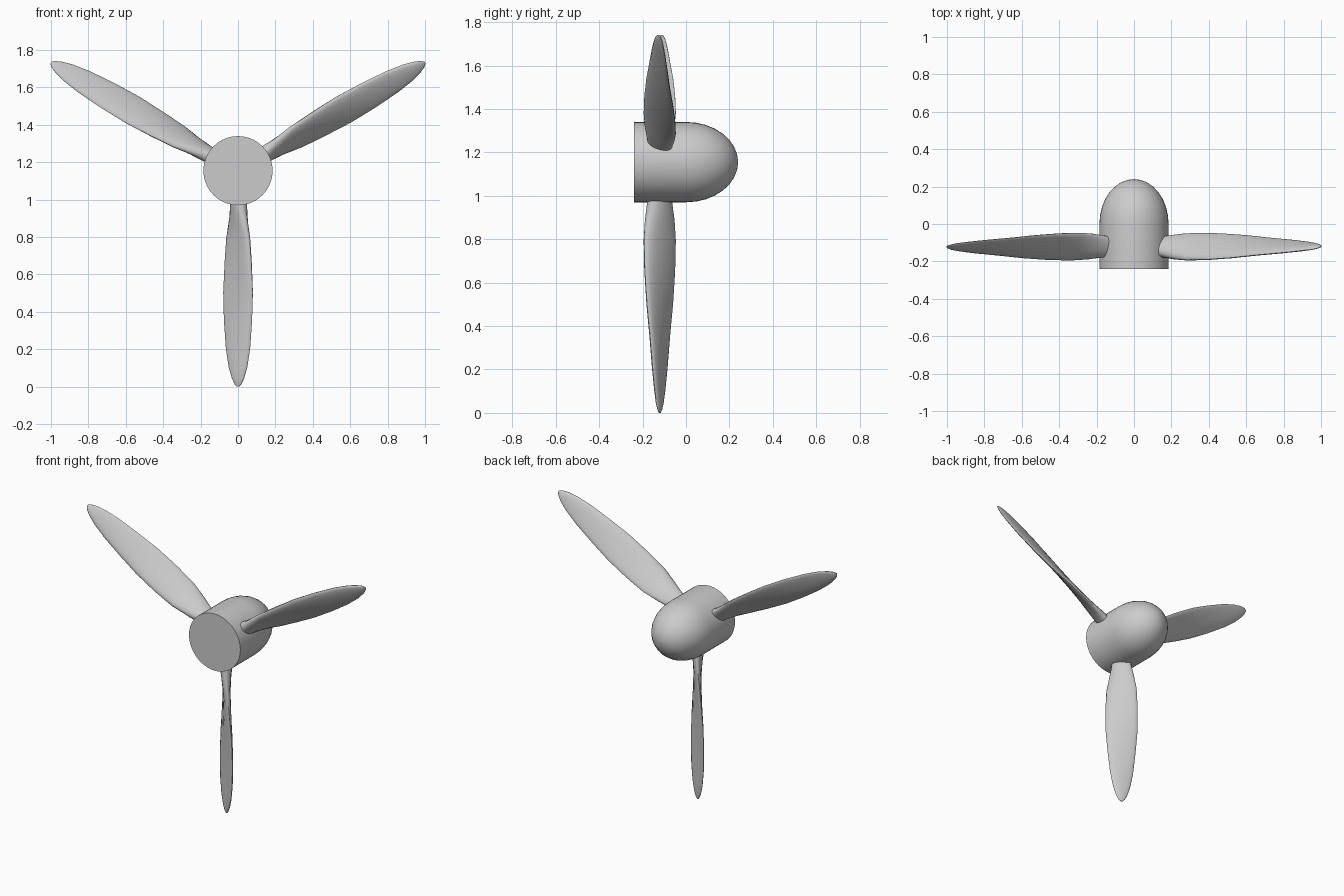
import bpy
import bmesh
from math import sin, cos, pi, radians, copysign
from mathutils import Matrix, Vector

cube = bpy.data.objects.get("Cube")
if cube:
    bpy.data.objects.remove(cube)

HUB_Z, HUB_R, BLADE_Y = 1.155, 0.185, -0.12

grey = bpy.data.materials.new("light grey")
grey.use_nodes = True
colour = (0.6, 0.6, 0.6, 1)
grey.diffuse_color = colour
grey.node_tree.nodes["Principled BSDF"].inputs["Base Color"].default_value = colour


def loft(name, rings, sharp_angle):
    """Skin a list of closed rings and cap both ends."""
    bm = bmesh.new()
    loops = [[bm.verts.new(p) for p in ring] for ring in rings]
    n = len(loops[0])
    for a, b in zip(loops, loops[1:]):
        for i in range(n):
            j = (i + 1) % n
            bm.faces.new((a[i], a[j], b[j], b[i]))
    bm.faces.new(loops[0])
    bm.faces.new(loops[-1])
    bmesh.ops.recalc_face_normals(bm, faces=bm.faces[:])
    mesh = bpy.data.meshes.new(name)
    bm.to_mesh(mesh)
    bm.free()
    mesh.materials.append(grey)
    obj = bpy.data.objects.new(name, mesh)
    bpy.context.collection.objects.link(obj)
    bpy.ops.object.select_all(action='DESELECT')
    obj.select_set(True)
    bpy.context.view_layer.objects.active = obj
    bpy.ops.object.shade_smooth_by_angle(angle=radians(sharp_angle))
    return obj


# Hub: straight barrel with an elliptical nose at the back
profile = [(-0.24, HUB_R), (-0.2, HUB_R), (0, HUB_R)]
profile += [(0.24 * sin(t), HUB_R * cos(t)) for t in (pi / 2 * k / 8 for k in range(1, 8))]
profile.append((0.24, 0.004))
SIDES = 40
loft("hub", [[(r * cos(2 * pi * i / SIDES), y, HUB_Z + r * sin(2 * pi * i / SIDES))
              for i in range(SIDES)] for y, r in profile], 40)

# Blade stations: radius, half chord, half thickness, pitch in degrees
stations = [(0.10, 0.058, 0.040, 62), (0.19, 0.063, 0.037, 60), (0.27, 0.080, 0.028, 56),
            (0.36, 0.095, 0.022, 50), (0.50, 0.100, 0.020, 44), (0.65, 0.099, 0.018, 37),
            (0.80, 0.088, 0.016, 31), (0.95, 0.073, 0.014, 27), (1.05, 0.055, 0.012, 25),
            (1.11, 0.036, 0.010, 25), (1.14, 0.021, 0.007, 25), (1.155, 0.006, 0.003, 25)]
SECTION = 20


def section(r, chord, thick, pitch):
    ring = []
    p = radians(pitch)
    for i in range(SECTION):
        t = 2 * pi * i / SECTION
        u = chord * cos(t)
        # blunt leading edge, finer trailing edge
        v = thick * copysign(abs(sin(t)) ** 0.9, sin(t)) * (1 + 0.2 * cos(t))
        ring.append(Vector((u * cos(p) + v * sin(p), -u * sin(p) + v * cos(p), -r)))
    return ring


rings = [section(*s) for s in stations]
for k, name in enumerate(("lower_blade", "left_blade", "right_blade")):
    turn = Matrix.Translation((0, BLADE_Y, HUB_Z)) @ Matrix.Rotation(-k * 2 * pi / 3, 4, 'Y')
    loft(name, [[turn @ p for p in ring] for ring in rings], 50)
